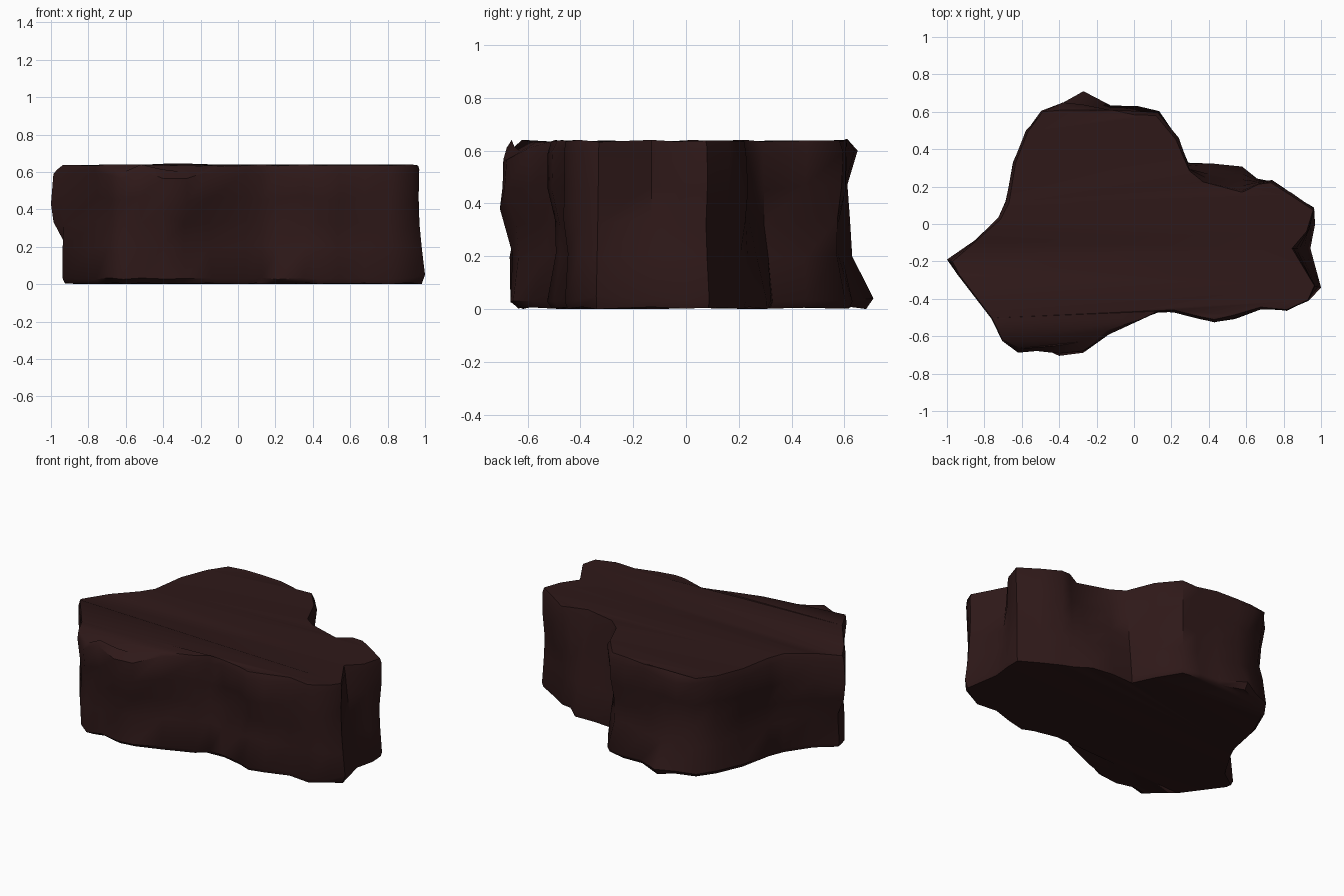
import bpy, bmesh, math
from mathutils import Vector
from mathutils.geometry import tessellate_polygon

if "Cube" in bpy.data.objects:
    bpy.data.objects.remove(bpy.data.objects["Cube"])

# Plan outline of the boulder, counter-clockwise
OUTLINE = [(-1, -.19), (-.95, -.28), (-.77, -.51), (-.71, -.63), (-.62, -.69), (-.52, -.68),
           (-.40, -.70), (-.27, -.69), (-.13, -.60), (.05, -.52), (.13, -.48), (.21, -.475),
           (.35, -.51), (.43, -.53), (.54, -.51), (.68, -.465), (.82, -.475), (.94, -.42),
           (.995, -.34), (.95, -.13), (.97, 0), (.965, .09), (.85, .17), (.74, .24), (.66, .25),
           (.58, .32), (.43, .33), (.29, .33), (.24, .46), (.14, .61), (.02, .64), (-.12, .65),
           (-.27, .71), (-.38, .66), (-.5, .61), (-.58, .5), (-.65, .33), (-.69, .12),
           (-.73, .04), (-.86, -.08)]
# Wall leans towards these rim points with height: index -> plan position
LEAN = {18: (.97, -.33), 19: (.85, -.13), 20: (.93, -.04), 21: (.965, .08), 24: (.67, .22),
        25: (.58, .175), 26: (.37, .23), 27: (.30, .29)}
# Rim chips on the top layer only: index -> position
TOP_CHIPS = {0: (-.97, -.20, .61), 4: (-.61, -.665, .60), 6: (-.41, -.65, .615),
             7: (-.29, -.63, .60), 8: (-.15, -.57, .63), 31: (-.12, .61, .64),
             32: (-.27, .61, .645), 33: (-.38, .61, .645), 34: (-.49, .60, .64)}
# Exact bulges: (layer, index) -> position
BULGES = {(1, 32): (-.27, .71, .04), (4, 0): (-1, -.19, .43), (1, 18): (1, -.34, .05),
          (5, 33): (-.38, .65, .6), (3, 6): (-.40, -.705, .38)}
# Layers: height, base inset, wobble depth
LAYERS = [(.004, .02, .015), (.03, .0, .02), (.2, .01, .03), (.33, .01, .035),
          (.46, .0, .03), (.6, .0, .015), (.637, .012, .012)]

pts = [Vector(p) for p in OUTLINE]
n = len(pts)


def inward(i):
    t = (pts[(i + 1) % n] - pts[i - 1]).normalized()
    return Vector((-t.y, t.x))


bm = bmesh.new()
rings = []
for k, (z, inset, wob) in enumerate(LAYERS):
    ring = []
    for i, p in enumerate(pts):
        w = .5 + .35 * math.sin(i * .8 + k * 1.5) + .15 * math.sin(i * 1.9 - k * 2.1)
        d = inset + wob * w
        if k in (2, 3):  # hollow in the front face
            d += .04 * math.exp(-((p.x + .17) / .15) ** 2) * (p.y < 0)
        if k > 1 and p.y > .6:  # back face hollowed towards mid height
            d += (p.y - .58) * (.45 if k in (2, 5) else .6)
        if k < 2 and 2 < i < 8:  # undercut front left foot
            d += (.045, .025)[k]
        if i in (0, 39) and k < 3:  # left tip undercut
            d += .055
        q = p.copy()
        if i in LEAN:
            q = q.lerp(Vector(LEAN[i]), z / .637)
            d *= .4
        q += inward(i) * d
        dz = .012 * math.sin(i * 1.9 + k) if 1 < k < 6 else .004 * math.sin(i * 2.7)
        co = (q.x, q.y, max(0, z + dz))
        if k == 6 and i in TOP_CHIPS:
            co = TOP_CHIPS[i]
        co = BULGES.get((k, i), co)
        if k == 5 and i in (4, 6, 7):  # keep the wall below the chips
            co = (co[0], co[1], .565)
        ring.append(bm.verts.new(co))
    rings.append(ring)

# Rough side wall
for a, b in zip(rings, rings[1:]):
    for i in range(n):
        j = (i + 1) % n
        bm.faces.new((a[i], a[j], b[j], b[i]))
# Flat top and underside, filled in plan so the concave outline is kept
for ring in (rings[0], rings[-1]):
    flat = [Vector((v.co.x, v.co.y, 0)) for v in ring]
    for tri in tessellate_polygon([flat]):
        bm.faces.new([ring[t] for t in tri])
bmesh.ops.recalc_face_normals(bm, faces=bm.faces)

lo = min(v.co.z for v in bm.verts)
for v in bm.verts:
    v.co.z -= lo

mesh = bpy.data.meshes.new("rock_slab")
bm.to_mesh(mesh)
bm.free()
rock = bpy.data.objects.new("rock_slab", mesh)
bpy.context.collection.objects.link(rock)

mat = bpy.data.materials.new("dark brown rock")
mat.diffuse_color = (.028, .0095, .0095, 1)
mat.use_nodes = True
mat.node_tree.nodes["Principled BSDF"].inputs["Base Color"].default_value = mat.diffuse_color
mesh.materials.append(mat)

bpy.context.view_layer.objects.active = rock
rock.select_set(True)
bpy.ops.object.shade_smooth_by_angle(angle=math.radians(45))
